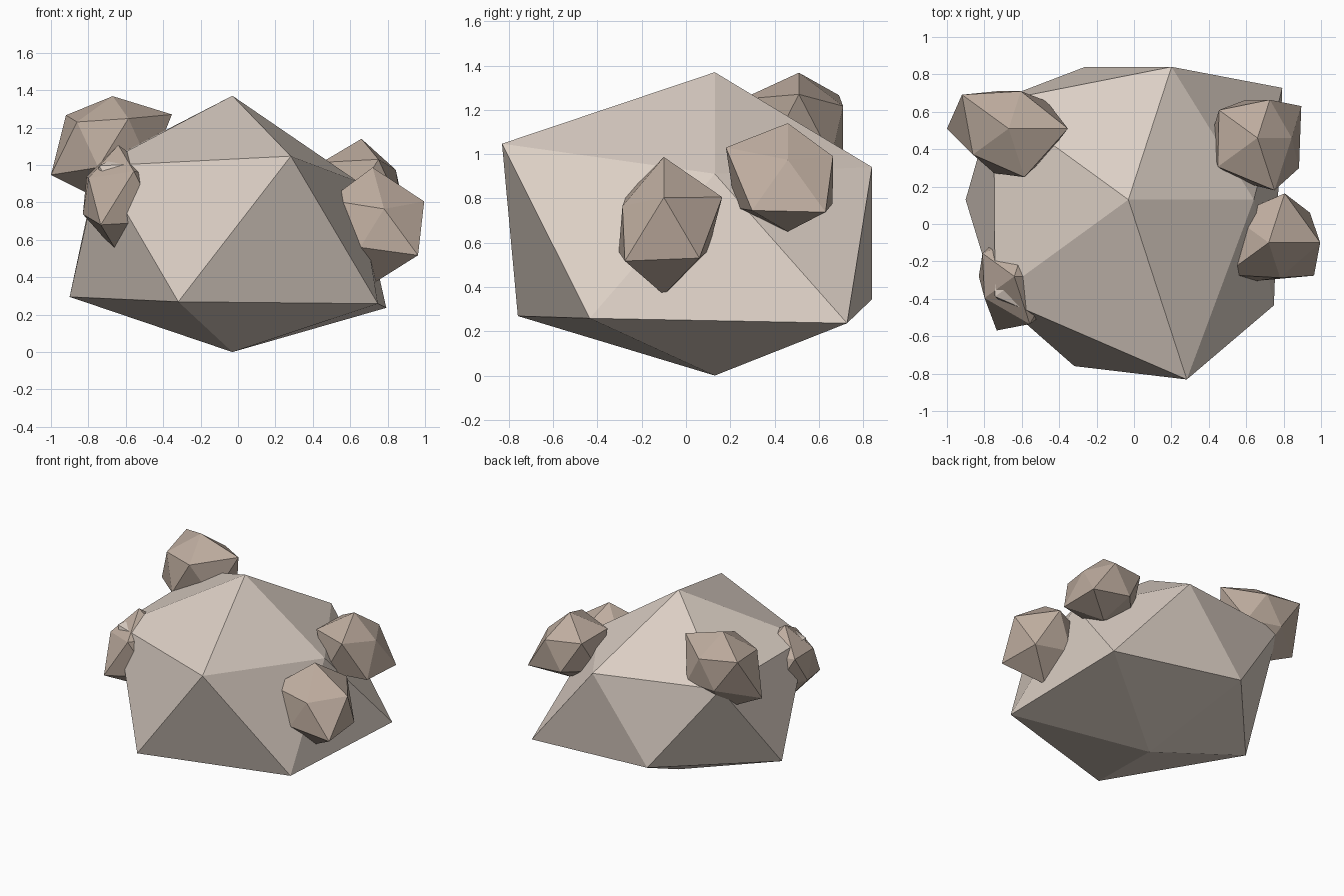
import bpy, bmesh, math
from mathutils import Vector

if "Cube" in bpy.data.objects:
    bpy.data.objects.remove(bpy.data.objects["Cube"])


def material(name, rgb):
    m = bpy.data.materials.new(name)
    m.diffuse_color = (*rgb, 1)
    m.use_nodes = True
    m.node_tree.nodes["Principled BSDF"].inputs["Base Color"].default_value = m.diffuse_color
    return m


def ring_order(v):
    # bottom tip, lower ring, upper ring, top tip; each ring counter-clockwise
    angle = math.degrees(math.atan2(v.co.y, v.co.x))
    return round(v.co.normalized().z, 1), round(angle + 170) % 360


def rock(name, centre, radii, mat, squash=1.0):
    """Icosahedron whose corners are pushed in or out along their own direction.
    radii: bottom, lower ring (-108, -36, 36, 108, 180 deg),
    upper ring (-144, -72, 0, 72, 144 deg), top."""
    bm = bmesh.new()
    bmesh.ops.create_icosphere(bm, subdivisions=1, radius=1)
    for v, r in zip(sorted(bm.verts, key=ring_order), radii):
        d = v.co.normalized() * r
        v.co = Vector(centre) + Vector((d.x, d.y, d.z * squash))
    mesh = bpy.data.meshes.new(name)
    bm.to_mesh(mesh)
    bm.free()
    mesh.materials.append(mat)
    ob = bpy.data.objects.new(name, mesh)
    bpy.context.collection.objects.link(ob)


light = material("light_stone", (0.72, 0.63, 0.56))
dark = material("dark_stone", (0.52, 0.42, 0.35))

# Main boulder
rock("boulder", (-0.03, 0.13, 0.643),
     (0.804, 1.046, 1.075, 1.137, 0.835, 0.973,
      0.985, 1.13, 0.75, 0.835, 0.995, 0.909), light, squash=0.8)

# Small stones stuck to the sides
rock("stone_back_left", (-0.67, 0.51, 1.112),
     (0.33, 0.28, 0.28, 0.28, 0.235, 0.369,
      0.264, 0.305, 0.354, 0.235, 0.345, 0.256), dark)
rock("stone_back_right", (0.66, 0.46, 0.883),
     (0.233, 0.28, 0.307, 0.324, 0.238, 0.28,
      0.293, 0.329, 0.205, 0.24, 0.284, 0.257), dark)
rock("stone_front_right", (0.72, -0.10, 0.667),
     (0.302, 0.24, 0.335, 0.305, 0.235, 0.28,
      0.325, 0.22, 0.308, 0.31, 0.27, 0.32), dark)
rock("stone_front_left", (-0.64, -0.28, 0.832),
     (0.307, 0.34, 0.30, 0.26, 0.25, 0.212,
      0.22, 0.30, 0.25, 0.25, 0.235, 0.275), dark)
